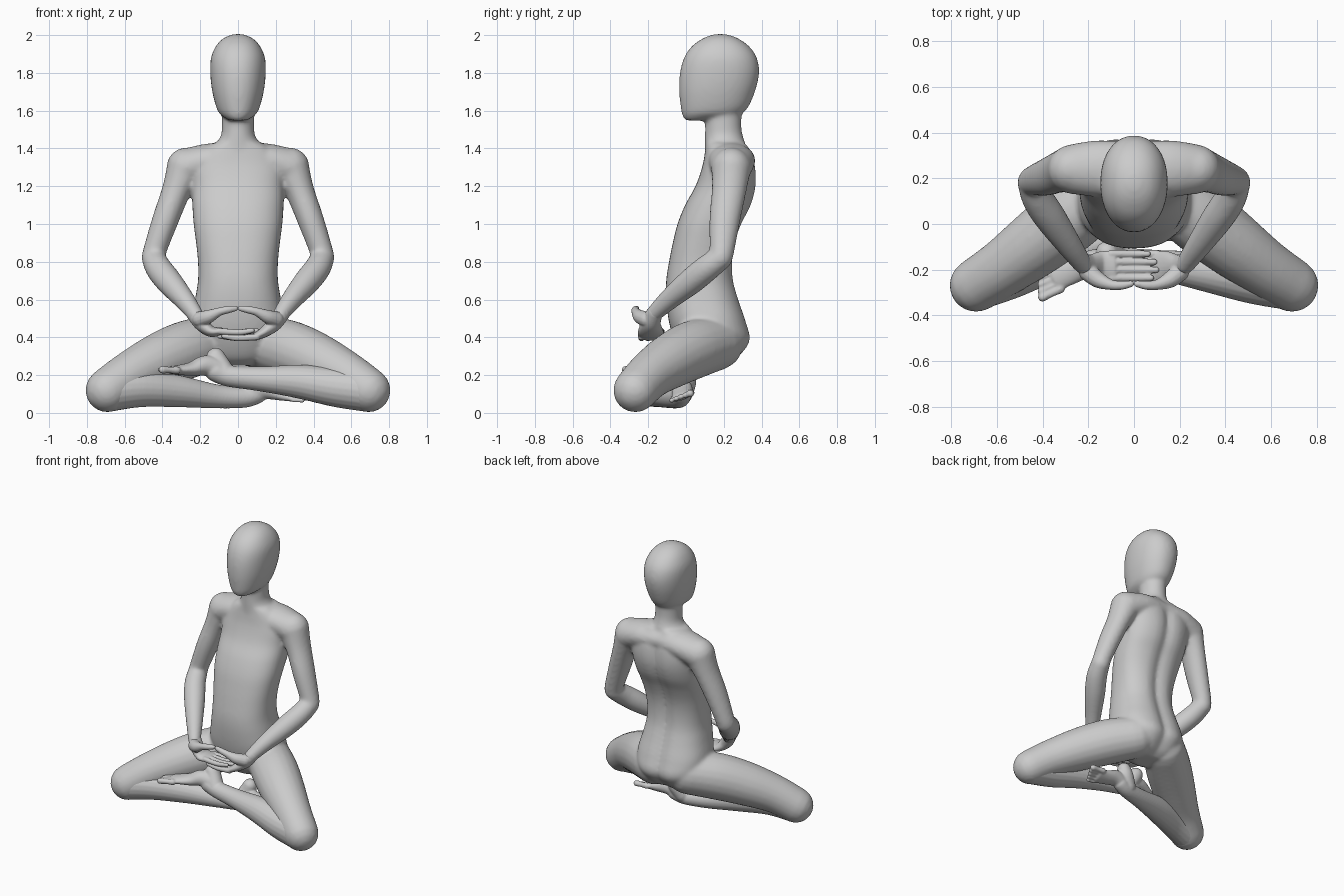
import bpy, bmesh, math
from mathutils import Vector

if "Cube" in bpy.data.objects:
    bpy.data.objects.remove(bpy.data.objects["Cube"])


def spline(rows, n=6):
    """Catmull-Rom interpolation of rows of numbers."""
    out = []
    for i in range(len(rows) - 1):
        a, b = rows[max(i - 1, 0)], rows[i]
        c, d = rows[i + 1], rows[min(i + 2, len(rows) - 1)]
        for k in range(n):
            t = k / n
            out.append([0.5 * (2*q + (r - p)*t + (2*p - 5*q + 4*r - s)*t*t
                               + (3*q - p - 3*r + s)*t**3)
                        for p, q, r, s in zip(a, b, c, d)])
    return out + [list(rows[-1])]


def loft(bm, rings):
    loops = [[bm.verts.new(p) for p in ring] for ring in rings]
    faces = [bm.faces.new(loops[0]), bm.faces.new(loops[-1])]
    for a, b in zip(loops, loops[1:]):
        for i in range(len(a)):
            j = (i + 1) % len(a)
            faces.append(bm.faces.new((a[i], a[j], b[j], b[i])))
    bmesh.ops.recalc_face_normals(bm, faces=faces)


def stack(bm, rows, power=2.0, groove=0.0, n=40):
    """Horizontal sections: (z, half width, front y, back y)."""
    rings = []
    for z, w, f, b in spline(rows):
        ring = []
        for i in range(n):
            t = 2 * math.pi * i / n
            c, s = math.cos(t), math.sin(t)
            x = w * math.copysign(abs(c) ** (2 / power), c)
            y = (f + b) / 2 + (b - f) / 2 * math.copysign(abs(s) ** (2 / power), s)
            if s > 0:
                y -= groove * math.exp(-(x / 0.045) ** 2)
            ring.append((x, y, z))
        rings.append(ring)
    loft(bm, rings)


def tube(bm, rows, side=(0, 1, 0), m=1, n=20):
    """Round-ended limb: (x, y, z, half width along side[, other half width])."""
    rows = spline([(r[0] * m, *r[1:4], r[-1]) for r in rows])
    pts = [Vector(r[:3]) for r in rows]
    rings = []

    def ring(c, t, a, b):
        u = Vector(side)
        u = (u - t * u.dot(t)).normalized()
        v = t.cross(u)
        rings.append([c + u * a * math.cos(k * 2 * math.pi / n)
                      + v * b * math.sin(k * 2 * math.pi / n) for k in range(n)])

    last = len(rows) - 1
    for i, (p, r) in enumerate(zip(pts, rows)):
        t = (pts[min(i + 1, last)] - pts[max(i - 1, 0)]).normalized()
        a, b = r[3:]
        caps = [math.radians(d) for d in (82, 62, 42, 21)]
        if i == 0:
            for d in caps:
                ring(p - t * min(a, b) * math.sin(d), t, a * math.cos(d), b * math.cos(d))
        ring(p, t, a, b)
        if i == last:
            for d in reversed(caps):
                ring(p + t * min(a, b) * math.sin(d), t, a * math.cos(d), b * math.cos(d))
    loft(bm, rings)


def finish(bm, name, voxel, smooth):
    """Fuse the overlapping volumes into one smooth skin."""
    me = bpy.data.meshes.new(name)
    bm.to_mesh(me)
    bm.free()
    ob = bpy.data.objects.new(name, me)
    bpy.context.collection.objects.link(ob)
    r = ob.modifiers.new("fuse", 'REMESH')
    r.mode, r.voxel_size, r.use_smooth_shade = 'VOXEL', voxel, True
    s = ob.modifiers.new("soften", 'SMOOTH')
    s.factor, s.iterations = 0.5, smooth


# Body: torso, neck, head
body = bmesh.new()
stack(body, [(.25, .08, .05, .22), (.29, .17, -.01, .28), (.38, .23, -.06, .345),
             (.48, .25, -.09, .325), (.6, .228, -.105, .285), (.7, .212, -.105, .258),
             (.8, .212, -.09, .252), (.9, .222, -.07, .265), (1.0, .235, -.045, .3),
             (1.1, .242, -.005, .35), (1.2, .245, .05, .375), (1.3, .25, .085, .372),
             (1.38, .2, .1, .35), (1.43, .13, .105, .325)], power=2.4, groove=.025)
stack(body, [(1.32, .13, .1, .33), (1.42, .115, .1, .315), (1.47, .09, .1, .3),
             (1.53, .085, .1, .293), (1.66, .085, .09, .3)])
stack(body, [(1.548, .045, .0, .13), (1.565, .075, -.015, .23), (1.6, .108, -.025, .315),
             (1.7, .136, -.036, .365), (1.8, .147, -.032, .387), (1.88, .143, -.01, .375),
             (1.94, .118, .03, .335), (1.98, .082, .085, .28), (2.0, .04, .135, .23),
             (2.006, .01, .17, .19)], power=2.15)

# Shoulders, arms and thighs on both sides
for m in (1, -1):
    tube(body, [(0, .235, 1.345, .12, .085), (.15, .242, 1.335, .125, .092),
                (.27, .24, 1.3, .11, .1)], m=m)
    tube(body, [(.275, .24, 1.3, .105), (.325, .228, 1.18, .092, .078),
                (.385, .205, 1.02, .082, .07), (.44, .19, .86, .066, .062),
                (.447, .182, .82, .064)], m=m)
    tube(body, [(.447, .182, .82, .064), (.42, .11, .765, .07), (.365, .025, .695, .07),
                (.285, -.09, .6, .056), (.222, -.18, .515, .042)], m=m)
    tube(body, [(.13, .16, .37, .145), (.27, .04, .335, .155), (.42, -.08, .275, .146),
                (.57, -.19, .2, .127), (.69, -.268, .12, .118)], side=(0, 0, 1), m=m)
finish(body, "body", .011, 10)


def lower_leg(name, shin, heel, foot, toe_dir, spread):
    bm = bmesh.new()
    tube(bm, shin, side=(0, 0, 1))
    tube(bm, heel)
    tube(bm, foot, side=spread)
    ball, d, s = Vector(foot[-1][:3]), Vector(toe_dir).normalized(), Vector(spread).normalized()
    for i, (length, r) in enumerate([(.085, .021), (.08, .016), (.07, .015), (.058, .014), (.045, .014)]):
        a = ball + s * (i - 2) * .027
        b = a + d * length
        tube(bm, [(*a, r), (*(a + d * length * .5), r * .85), (*b, r)], side=spread, n=12)
    finish(bm, name, .006, 8)


# Left shin crosses in front, its foot resting sole up on the other calf
lower_leg("left_lower_leg",
          [(.69, -.268, .115, .11), (.52, -.245, .135, .104), (.33, -.21, .165, .09),
           (.12, -.18, .18, .066), (-.05, -.16, .195, .056), (-.12, -.16, .22, .055)],
          [(-.07, -.155, .21, .055), (-.1, -.135, .26, .054), (-.118, -.125, .295, .05)],
          [(-.08, -.15, .225, .05, .055), (-.17, -.165, .25, .055, .055),
           (-.25, -.195, .232, .058, .036), (-.345, -.235, .226, .06, .022)],
          (-.9, -.42, .03), (-.4, .9, 0))
# Right shin lies below, its foot tucked under the other thigh
lower_leg("right_lower_leg",
          [(-.69, -.268, .115, .11), (-.52, -.22, .13, .1), (-.32, -.145, .115, .085),
           (-.12, -.075, .088, .064), (.03, -.035, .082, .055), (.1, -.02, .1, .052)],
          [(.04, -.02, .1, .055), (.075, -.0, .16, .054), (.092, .005, .2, .048)],
          [(.05, -.025, .1, .05, .055), (.14, -.02, .125, .055, .055),
           (.22, -.02, .105, .058, .036), (.295, -.025, .088, .06, .022)],
          (1, -.03, -.05), (0, -.93, -.36))

# Hands: palms up, fingers overlapping, thumb tips touching
for name, m, z in (("left_hand", 1, .398), ("right_hand", -1, .428)):
    hand = bmesh.new()
    tube(hand, [(.235, -.165, .53, .042), (.195, -.185, .475, .052, .04),
                (.145, -.187, .432, .068, .03), (.09, -.185, z + .004, .068, .02)], m=m)
    for i, tip in enumerate((.075, .098, .09, .06)):
        y = -.236 + i * .035
        tube(hand, [(.1, y, z + .004, .018), (.0, y, z - .002, .0165), (-tip, y, z + .008, .0135)],
             m=m, n=12)
    tube(hand, [(.2, -.21, .495, .042), (.155, -.245, .51, .036), (.1, -.266, .535, .023),
                (.055, -.268, .546, .02), (.014, -.262, .553, .015)], m=m, n=14)
    finish(hand, name, .0045, 5)
